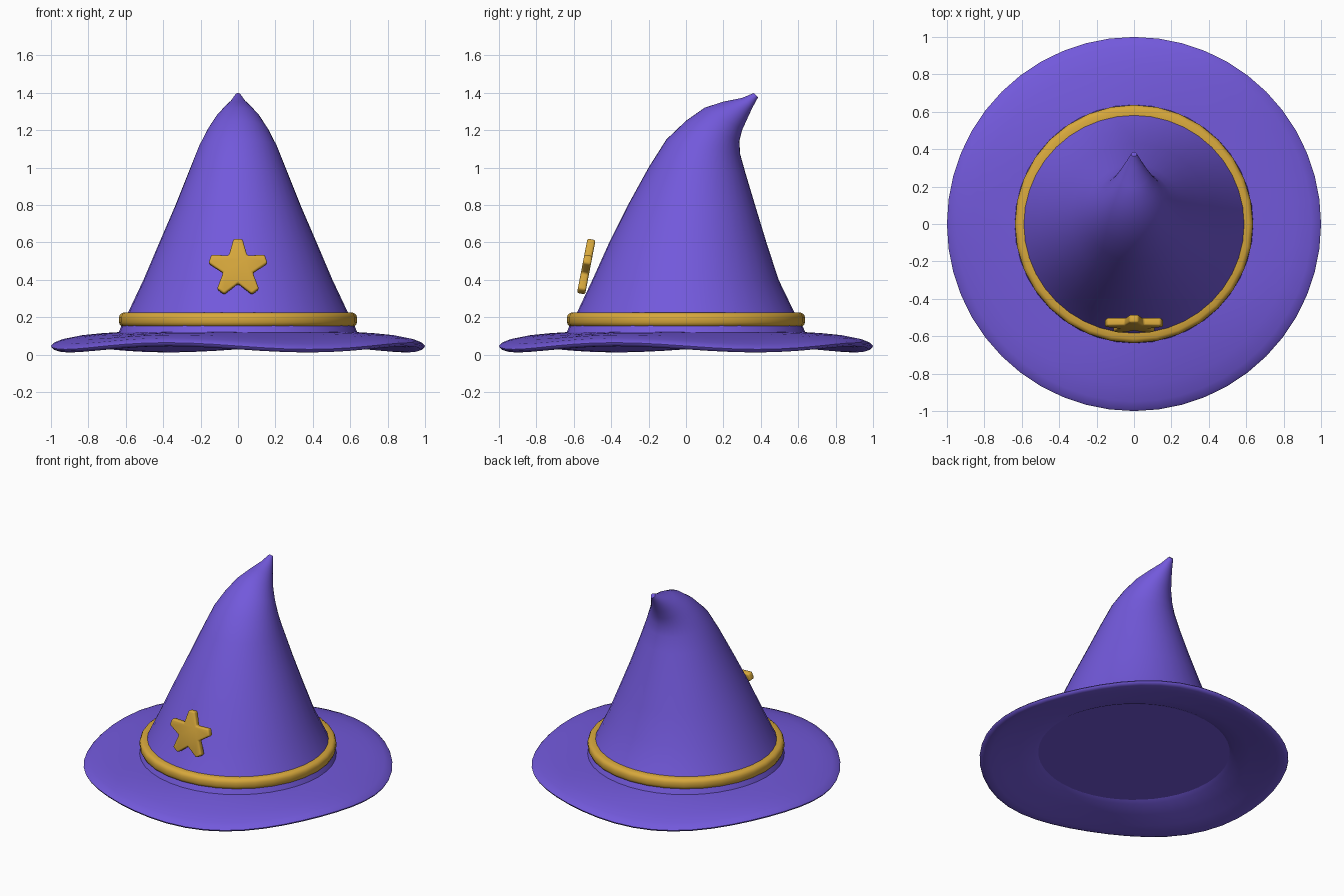
import bpy
import bmesh
from math import sin, cos, pi, tau
from mathutils import Matrix

cube = bpy.data.objects.get("Cube")
if cube:
    bpy.data.objects.remove(cube)


def material(name, rgb):
    mat = bpy.data.materials.new(name)
    mat.use_nodes = True
    mat.diffuse_color = (*rgb, 1)
    bsdf = next(n for n in mat.node_tree.nodes if n.type == "BSDF_PRINCIPLED")
    bsdf.inputs["Base Color"].default_value = (*rgb, 1)
    return mat


purple = material("purple felt", (0.17, 0.10, 0.71))
gold = material("gold trim", (0.68, 0.39, 0.045))


def finish(bm, name, mat, angle=50):
    """Turn a bmesh into a smooth shaded object."""
    bmesh.ops.recalc_face_normals(bm, faces=bm.faces)
    mesh = bpy.data.meshes.new(name)
    bm.to_mesh(mesh)
    bm.free()
    mesh.materials.append(mat)
    obj = bpy.data.objects.new(name, mesh)
    bpy.context.collection.objects.link(obj)
    bpy.ops.object.select_all(action="DESELECT")
    obj.select_set(True)
    bpy.context.view_layer.objects.active = obj
    bpy.ops.object.shade_smooth_by_angle(angle=angle * pi / 180)
    return obj


def skin(bm, rings):
    """Join neighbouring rings of vertices with quads."""
    for low, high in zip(rings, rings[1:]):
        n = len(low)
        for i in range(n):
            j = (i + 1) % n
            bm.faces.new((low[i], low[j], high[j], high[i]))


def lathe(name, profile, mat, sides, lift=lambda r, a: 0):
    """Sweep a closed (radius, height) profile around z."""
    bm = bmesh.new()
    rings = []
    for r, z in profile:
        angles = [tau * i / sides for i in range(sides)]
        rings.append([bm.verts.new((r * cos(a), r * sin(a), z + lift(r, a)))
                      for a in angles])
    skin(bm, rings + rings[:1])
    return finish(bm, name, mat)


# Crown: tilted ovals, each (front y, front z, back y, back z, half width)
ovals = [
    (-.645, .10, .645, .10, .645),
    (-.625, .15, .625, .15, .625),
    (-.585, .22, .582, .22, .59),
    (-.50, .40, .495, .40, .505),
    (-.41, .60, .43, .60, .42),
    (-.31, .80, .375, .78, .338),
    (-.20, 1.0, .318, .97, .26),
    (-.105, 1.15, .29, 1.07, .21),
    (0, 1.25, .285, 1.14, .165),
    (.10, 1.32, .30, 1.20, .12),
    (.20, 1.352, .325, 1.255, .08),
    (.30, 1.372, .355, 1.32, .042),
    (.362, 1.398, .385, 1.375, .015),
]
bm = bmesh.new()
rings = []
SIDES = 40
for fy, fz, by, bz, w in ovals:
    ring = []
    for i in range(SIDES):
        a = tau * i / SIDES
        t = (1 + sin(a)) / 2
        ring.append(bm.verts.new((w * cos(a), fy + (by - fy) * t, fz + (bz - fz) * t)))
    rings.append(ring)
skin(bm, rings)
bm.faces.new(rings[0])
bm.faces.new(rings[-1])
finish(bm, "crown", purple)

# Brim: drooping ring with four gentle waves
brim_profile = [
    (.62, .10), (.65, .085), (.75, .062), (.86, .042), (.93, .03), (.975, .028),
    (.995, .036), (1.0, .046), (.99, .056), (.95, .073),
    (.86, .094), (.75, .109), (.66, .118), (.62, .12),
]
lathe("brim", brim_profile, purple, 48,
      lambda r, a: -.018 * sin(4 * a) * max(0, (r - .62) / .38))

# Band around the base of the crown
band_profile = [
    (.575, .15), (.615, .148), (.63, .157), (.637, .172),
    (.637, .20), (.63, .215), (.615, .224), (.575, .222),
]
lathe("hat_band", band_profile, gold, 32)

# Star badge: blunt five pointed outline, extruded and rounded
DEPTH = .044
outline = []
for k in range(5):
    a = pi / 2 + tau * k / 5
    for side in (-1, 1):
        outline.append((.158 * cos(a) - side * .024 * sin(a),
                        .158 * sin(a) + side * .024 * cos(a)))
    b = a + pi / 5
    outline.append((.083 * cos(b), .083 * sin(b)))
bm = bmesh.new()
face = bm.faces.new([bm.verts.new((x, -DEPTH / 2, z)) for x, z in outline])
extruded = bmesh.ops.extrude_face_region(bm, geom=[face])
moved = [v for v in extruded["geom"] if isinstance(v, bmesh.types.BMVert)]
bmesh.ops.translate(bm, verts=moved, vec=(0, DEPTH, 0))
bmesh.ops.bevel(bm, geom=bm.edges[:], offset=.011, segments=3,
                profile=.5, affect="EDGES", clamp_overlap=True)
place = Matrix.Translation((0, -.535, .461)) @ Matrix.Rotation(-.19, 4, "X")
bmesh.ops.transform(bm, matrix=place, verts=bm.verts)
finish(bm, "star_badge", gold)
